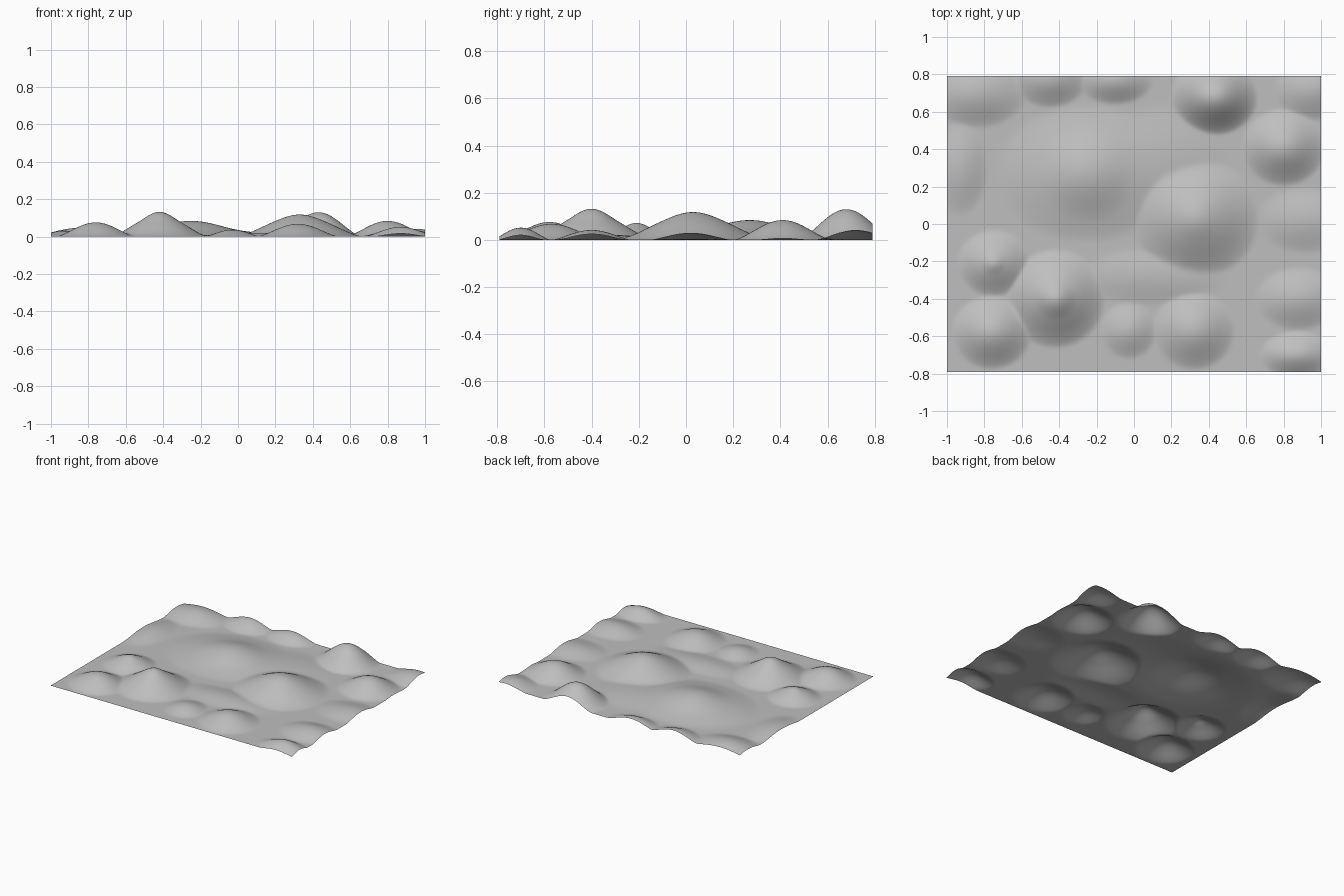
import bpy, bmesh, math

# Mounds: centre x, centre y, radius x, radius y, height
MOUNDS = [
    (-0.25, 0.27, 0.62, 0.46, 0.066),   # broad plateau
    (0.33, 0.03, 0.40, 0.38, 0.120),    # central hill
    (0.43, 0.68, 0.27, 0.24, 0.138),    # back hill
    (0.80, 0.41, 0.27, 0.25, 0.092),    # right hill
    (0.95, 0.72, 0.26, 0.22, 0.050),
    (0.88, -0.40, 0.30, 0.22, 0.050),
    (0.87, -0.70, 0.25, 0.16, 0.060),
    (0.92, 0.02, 0.36, 0.24, 0.038),
    (0.32, -0.57, 0.27, 0.26, 0.076),
    (-0.03, -0.57, 0.20, 0.20, 0.045),
    (-0.42, -0.40, 0.31, 0.31, 0.122),  # front hill
    (-0.76, -0.58, 0.26, 0.24, 0.084),
    (-0.75, -0.21, 0.24, 0.22, 0.072),
    (-0.93, 0.30, 0.20, 0.34, 0.040),
    (-0.84, 0.70, 0.34, 0.24, 0.055),
    (-0.45, 0.78, 0.26, 0.20, 0.060),
    (-0.10, 0.77, 0.26, 0.17, 0.055),
    (0.15, 0.36, 0.50, 0.40, 0.030),
    (0.10, -0.28, 0.60, 0.22, 0.028),
]
# Stepped caps added on top: x, y, radius, height
CAPS = [
    (-0.25, 0.27, 0.27, 0.026),
    (0.33, 0.03, 0.14, 0.006),
    (-0.42, -0.40, 0.12, 0.018),
    (-0.75, -0.21, 0.07, 0.008),
]


def bump(d):
    return 0.5 + 0.5 * math.cos(math.pi * d) if d < 1 else 0.0


def height(x, y):
    total = 0.008 ** 5
    for cx, cy, rx, ry, h in MOUNDS:
        total += (h * bump(math.hypot((x - cx) / rx, (y - cy) / ry))) ** 5
    z = total ** 0.2
    for cx, cy, r, h in CAPS:
        z += h * bump(math.hypot(x - cx, y - cy) / r)
    return z


# Open terrain sheet
NX, NY = 200, 158
HX, HY = 1.0, 0.79
bm = bmesh.new()
grid = []
for j in range(NY + 1):
    y = -HY + 2 * HY * j / NY
    row = []
    for i in range(NX + 1):
        x = -HX + 2 * HX * i / NX
        row.append(bm.verts.new((x, y, height(x, y))))
    grid.append(row)
for j in range(NY):
    for i in range(NX):
        bm.faces.new((grid[j][i], grid[j][i + 1], grid[j + 1][i + 1], grid[j + 1][i]))

# Rest the lowest point on the ground
low = min(v.co.z for v in bm.verts)
for v in bm.verts:
    v.co.z -= low
for f in bm.faces:
    f.smooth = True

mesh = bpy.data.meshes.new("terrain")
bm.to_mesh(mesh)
bm.free()
mat = bpy.data.materials.new("light grey")
mat.diffuse_color = (0.52, 0.52, 0.52, 1)
mesh.materials.append(mat)
terrain = bpy.data.objects.new("terrain", mesh)
bpy.context.collection.objects.link(terrain)
